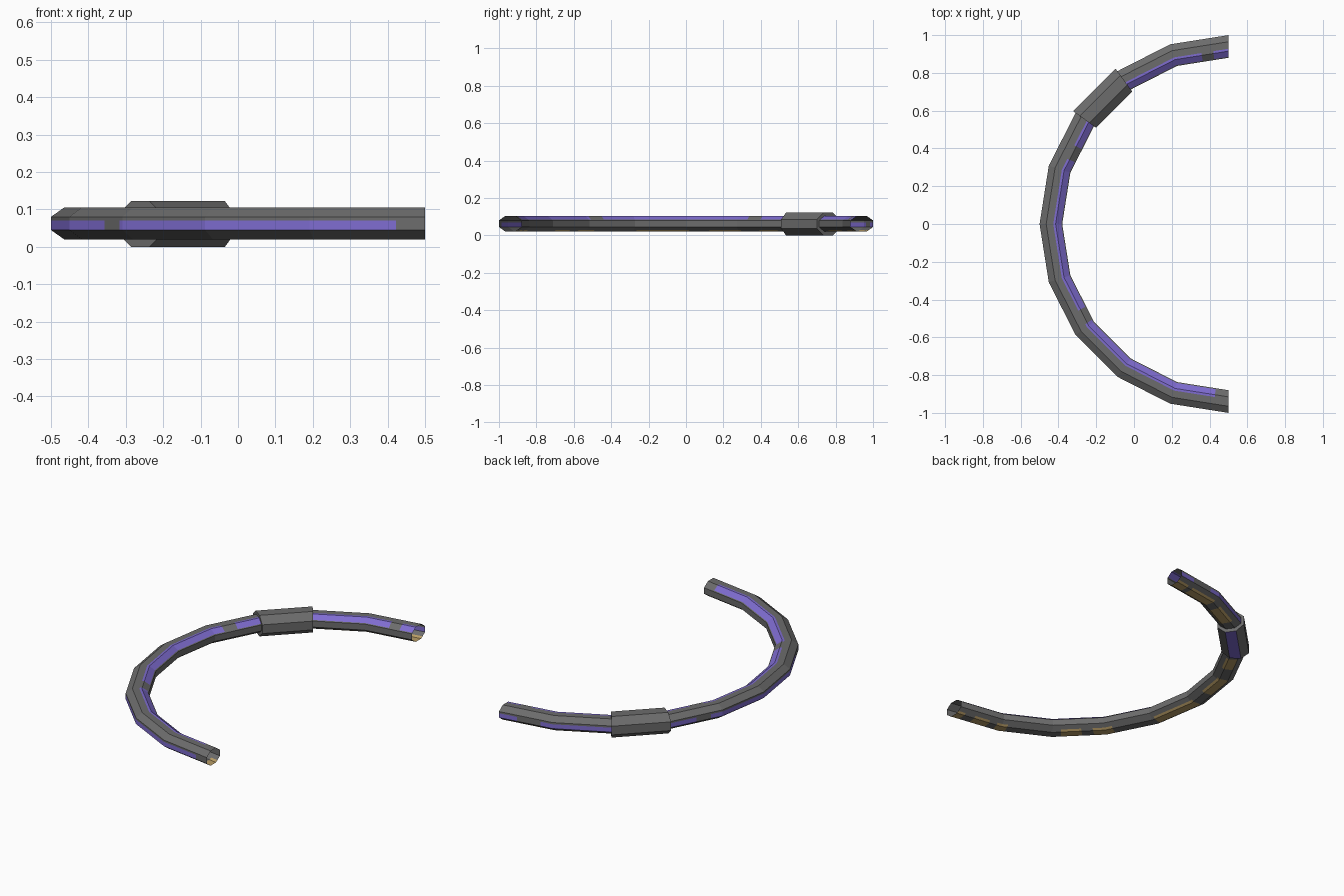
import bpy, bmesh, math

if "Cube" in bpy.data.objects:
    bpy.data.objects.remove(bpy.data.objects["Cube"])


def mat(name, rgb):
    m = bpy.data.materials.new(name)
    m.diffuse_color = (*rgb, 1)
    m.use_nodes = True
    m.node_tree.nodes["Principled BSDF"].inputs["Base Color"].default_value = m.diffuse_color
    return m


MATS = [mat("grey_metal", (0.15, 0.15, 0.15)),
        mat("purple_paint", (0.21, 0.15, 0.63)),
        mat("tan_rust", (0.47, 0.33, 0.13))]
GREY, PURPLE, TAN = 0, 1, 2
STEP = 18


def arc_point(r, z, deg):
    """Point on a ten-sided half ring around (0.5, 0), straight between corners."""
    k = math.floor(deg / STEP + 1e-9)
    t = deg / STEP - k
    a, b = math.radians(k * STEP), math.radians((k + 1) * STEP)
    return (0.5 + r * ((1 - t) * math.cos(a) + t * math.cos(b)),
            r * ((1 - t) * math.sin(a) + t * math.sin(b)), z)


def octagon(rc, zc, hw, hh):
    c = math.cos(math.pi / 8)
    return [(rc + hw / c * math.cos(math.radians(-22.5 + 45 * i)),
             zc + hh / c * math.sin(math.radians(-22.5 + 45 * i))) for i in range(8)]


def sweep(name, profile, stations, rule, inner=None):
    """Tube along the arc; rule(side, mid angle) picks the colour.
    With an inner profile the ends are closed by flat rings."""
    bm = bmesh.new()
    rings = [[bm.verts.new(arc_point(r, z, d)) for r, z in profile] for d in stations]
    n = len(profile)
    for s in range(len(stations) - 1):
        mid = (stations[s] + stations[s + 1]) / 2
        for i in range(n):
            j = (i + 1) % n
            f = bm.faces.new((rings[s][i], rings[s][j], rings[s + 1][j], rings[s + 1][i]))
            f.material_index = rule(i, mid)
    if inner:
        for ring, d in ((rings[0], stations[0]), (rings[-1], stations[-1])):
            hole = [bm.verts.new(arc_point(r, z, d)) for r, z in inner]
            for i in range(n):
                j = (i + 1) % n
                bm.faces.new((ring[i], ring[j], hole[j], hole[i]))
    bmesh.ops.recalc_face_normals(bm, faces=bm.faces)
    # side 0 must face away from the ring centre
    bm.faces.ensure_lookup_table()
    f = bm.faces[0]
    c = f.calc_center_median()
    if f.normal.x * (c.x - 0.5) + f.normal.y * c.y < 0:
        bmesh.ops.reverse_faces(bm, faces=bm.faces)
    me = bpy.data.meshes.new(name)
    bm.to_mesh(me)
    bm.free()
    for m in MATS:
        me.materials.append(m)
    ob = bpy.data.objects.new(name, me)
    bpy.context.collection.objects.link(ob)


def mix(a, b, t):
    return (a[0] + (b[0] - a[0]) * t, a[1] + (b[1] - a[1]) * t)


def within(deg, spans):
    return any(a < deg < b for a, b in spans)


# Curved pipe: octagon with extra edges where the painted stripes stop
o = octagon(0.94, 0.0625, 0.06, 0.0425)
pipe = [o[0], mix(o[0], o[1], 0.72), o[1], o[2], mix(o[2], o[3], 0.75), o[3],
        mix(o[3], o[4], 0.85), o[4], o[5], mix(o[5], o[6], 0.65), o[6],
        o[7], mix(o[7], o[0], 0.35)]
OUTER, INNER, UNDER, OUTER_LOW = (0,), (4, 5), (9, 10), 11

# Worn gaps in the stripes, and rust patches underneath (angles along the arc)
inner_gaps = [(95, 99), (153, 158), (210, 215), (265.5, 270)]
outer_gaps = [(96, 104), (153, 158), (210, 215), (265.5, 270)]
rust = [(90, 95), (97, 108), (112, 122), (147, 154), (161, 172), (179, 197),
        (213, 220), (224, 231), (250, 254), (257, 263), (267, 270)]
stations = sorted(set(range(90, 271, 18)) |
                  {d for g in inner_gaps + outer_gaps + rust for d in g})


def pipe_colour(side, deg):
    if side in OUTER and not within(deg, outer_gaps):
        return PURPLE
    if side in INNER and not within(deg, inner_gaps):
        return PURPLE
    if within(deg, rust) and (side in UNDER or side == OUTER_LOW and deg < 126):
        return TAN
    return GREY


sweep("curved_pipe", pipe, stations, pipe_colour)

# Sleeve around one pipe segment, with a purple underside and closed ends
sweep("pipe_sleeve", octagon(0.941, 0.061, 0.075, 0.061), [126, 144],
      lambda side, deg: PURPLE if side == 6 else GREY, inner=o)
